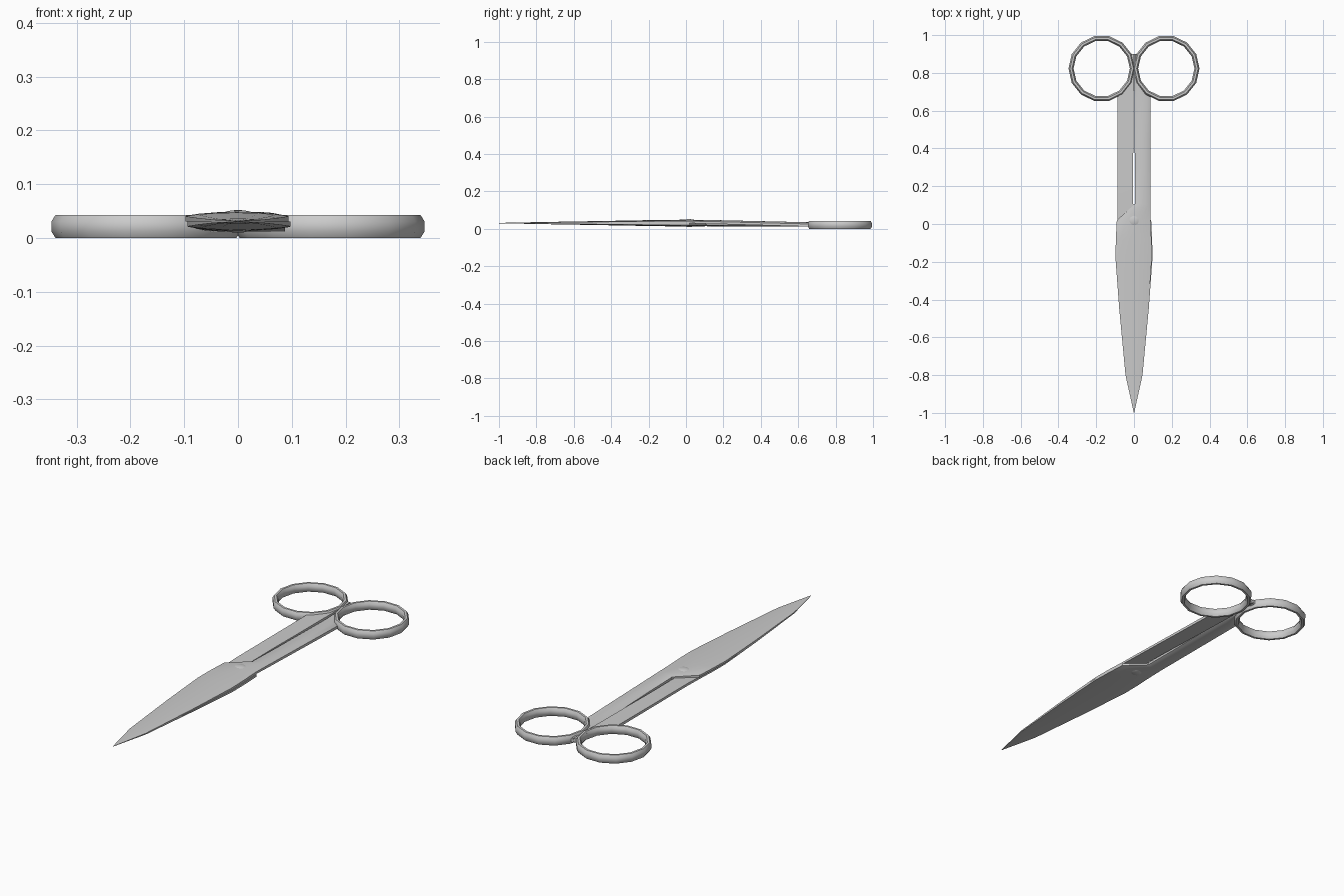
import bpy, bmesh, math

if "Cube" in bpy.data.objects:
    bpy.data.objects.remove(bpy.data.objects["Cube"])

MID = 0.031   # height of the plane where the two blades meet


def make_object(name, bm, angle=35):
    bmesh.ops.remove_doubles(bm, verts=bm.verts, dist=1e-5)
    bmesh.ops.recalc_face_normals(bm, faces=bm.faces)
    mesh = bpy.data.meshes.new(name)
    bm.to_mesh(mesh)
    bm.free()
    ob = bpy.data.objects.new(name, mesh)
    bpy.context.collection.objects.link(ob)
    bpy.ops.object.select_all(action='DESELECT')
    ob.select_set(True)
    bpy.context.view_layer.objects.active = ob
    bpy.ops.object.shade_smooth_by_angle(angle=math.radians(angle))
    return ob


def bridge(bm, rings, closed):
    n = len(rings[0])
    pairs = list(zip(rings, rings[1:] + rings[:1]))
    for a, b in pairs if closed else pairs[:-1]:
        for i in range(n):
            j = (i + 1) % n
            bm.faces.new((a[i], a[j], b[j], b[i]))


# Blade and shank stations: y, x on open side, x on shank side, z offset from MID: flat face, domed face
BLADE = [(-1.0, -0.001, 0.001, 0, 0.001), (-0.8, -0.045, 0.045, 0, 0.005),
         (-0.45, -0.078, 0.076, 0, 0.011), (-0.18, -0.098, 0.094, 0, 0.016),
         (-0.08, -0.096, 0.092, 0, 0.0175), (0.02, -0.091, 0.087, 0, 0.018)]
SHANK = [(0.105, 0.004, 0.087), (0.3, 0.005, 0.087), (0.45, 0.003, 0.087),
         (0.67, 0.002, 0.087), (0.72, 0.001, 0.047), (0.77, 0.001, 0.024), (0.9, 0.001, 0.014)]


def half(name, side):
    """side 1: upper blade with right shank; side -1: lower blade with left shank."""
    stations = [(y, a, b, MID + side * f, MID + side * d) for y, a, b, f, d in BLADE]
    for y, a, b in SHANK:
        # shanks ease from their own layer to the common handle level
        t = min(1, (y - 0.105) / 0.565)
        lo0, hi0 = (MID - 0.003, MID + 0.017) if side > 0 else (MID - 0.017, MID + 0.003)
        lo, hi = lo0 + (0.012 - lo0) * t, hi0 + (0.035 - hi0) * t
        stations.append((y, a, b, lo, hi) if side > 0 else (y, a, b, hi, lo))
    bm = bmesh.new()
    rings = []
    for y, a, b, flat, dome in stations:
        pts = [(a, flat)]
        for u, h in ((0, 0.6), (0.12, 0.8), (0.3, 0.94), (0.5, 1), (0.7, 0.94), (0.88, 0.8), (1, 0.6)):
            pts.append((a + (b - a) * u, flat + (dome - flat) * h))
        pts.append((b, flat))
        rings.append([bm.verts.new((side * x, y, z)) for x, z in pts])
    bridge(bm, rings, False)
    bm.faces.new(rings[0])
    bm.faces.new(rings[-1])
    return make_object(name, bm)


def finger_ring(name, side):
    bm = bmesh.new()
    rings = []
    for i in range(14):
        t = 2 * math.pi * i / 14
        ring = []
        for k in range(8):
            p = 2 * math.pi * (k + 0.5) / 8
            r = 0.1625 + 0.0145 * math.cos(p)
            ring.append(bm.verts.new((side * (0.171 + r * math.cos(t)), 0.823 + r * math.sin(t),
                                      0.0215 + 0.0233 * math.sin(p))))
        rings.append(ring)
    bridge(bm, rings, True)
    return make_object(name, bm, 50)


half("upper_blade", 1)
half("lower_blade", -1)
finger_ring("right_finger_ring", 1)
finger_ring("left_finger_ring", -1)

# Pivot screw, domed above and below
bm = bmesh.new()
bmesh.ops.create_uvsphere(bm, u_segments=24, v_segments=12, radius=1)
for v in bm.verts:
    v.co = (v.co.x * 0.044, 0.018 + v.co.y * 0.044, MID + v.co.z * 0.021)
make_object("pivot_screw", bm, 60)
